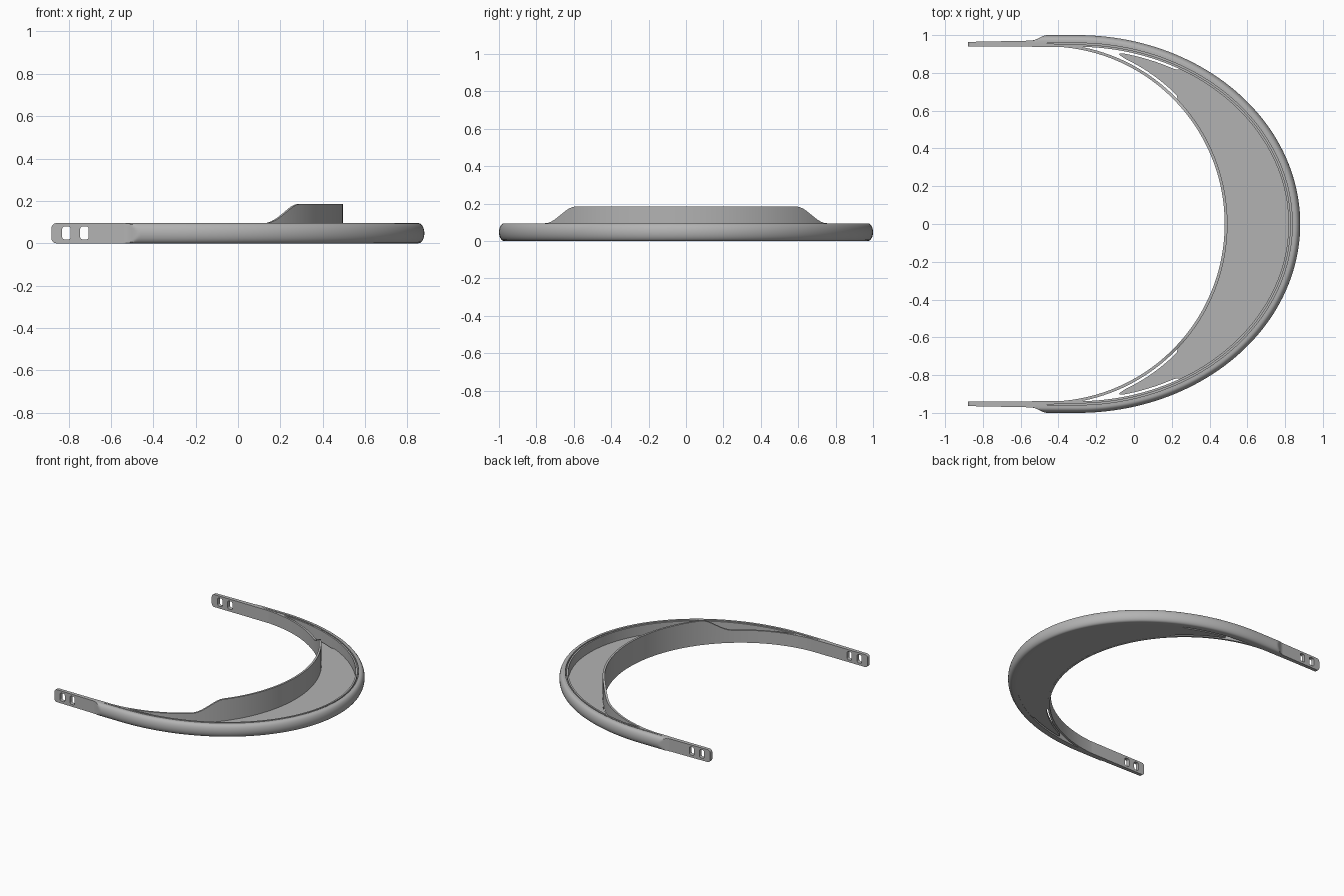
import bpy, bmesh
from math import sin, cos, pi, radians, sqrt
from mathutils import Vector

cube = bpy.data.objects.get("Cube")
if cube:
    bpy.data.objects.remove(cube)

grey = bpy.data.materials.new("matte grey")
grey.use_nodes = True
grey.diffuse_color = (0.45, 0.45, 0.45, 1)
grey.node_tree.nodes["Principled BSDF"].inputs["Base Color"].default_value = (0.45, 0.45, 0.45, 1)

HEIGHT = 0.095           # height of rim, band and straps
RIM_X, RIM_A = -0.3, 1.18  # rim ellipse centre and half length
BAND_X, BAND_R, BAND_T = -0.46, 0.94, 0.015
LIP = 0.062              # full width of the rim


def smoothstep(a, b, x):
    t = min(max((x - a) / (b - a), 0), 1)
    return t * t * (3 - 2 * t)


def finish(obj):
    obj.data.materials.clear()
    obj.data.materials.append(grey)
    bpy.ops.object.select_all(action='DESELECT')
    obj.select_set(True)
    bpy.context.view_layer.objects.active = obj
    bpy.ops.object.shade_smooth_by_angle(angle=radians(30))


def loft(name, sections):
    """Skin a row of closed cross-sections and cap both ends."""
    bm = bmesh.new()
    rings = [[bm.verts.new(p) for p in s] for s in sections]
    for a, b in zip(rings, rings[1:]):
        for i in range(len(a)):
            j = (i + 1) % len(a)
            bm.faces.new((a[i], a[j], b[j], b[i]))
    bm.faces.new(rings[0])
    bm.faces.new(rings[-1])
    bmesh.ops.remove_doubles(bm, verts=bm.verts, dist=1e-5)
    bmesh.ops.recalc_face_normals(bm, faces=bm.faces)
    mesh = bpy.data.meshes.new(name)
    bm.to_mesh(mesh)
    bm.free()
    obj = bpy.data.objects.new(name, mesh)
    bpy.context.collection.objects.link(obj)
    finish(obj)
    return obj


def rim_point(t, d):
    """Point on the rim ellipse at angle t, moved inward by d."""
    n = Vector((cos(t) / RIM_A, sin(t))).normalized()
    return RIM_X + RIM_A * cos(t) - n.x * d, sin(t) - n.y * d


def band_point(t, d):
    return BAND_X + (BAND_R + d) * cos(t), (BAND_R + d) * sin(t)


# Outer rim: rounded bead with a narrow groove in its top
def rim_section(x, y, nx, ny, grooved):
    start = 0.028 * (1 - smoothstep(-0.54, -0.46, x))
    floor = 0.03 if grooved else HEIGHT
    bead = [(0.028 * (1 - cos(f)), HEIGHT / 2 * (1 + sin(f)))
            for f in (pi * (i / 12 - 0.5) for i in range(13))]
    rest = [(0.042, HEIGHT), (0.042, floor), (0.05, floor), (0.05, HEIGHT),
            (LIP, HEIGHT), (LIP, 0)]
    return [(x - nx * max(d, start), y - ny * max(d, start), z) for d, z in bead + rest]


lead = [(-0.54 + 0.01 * i, False) for i in range(9)] + [(-0.4599, True), (-0.38, True)]
rim = [rim_section(x, -1, 0, -1, g) for x, g in lead]
for i in range(97):
    t = pi * (i / 96 - 0.5)
    n = Vector((cos(t) / RIM_A, sin(t))).normalized()
    rim.append(rim_section(*rim_point(t, 0), n.x, n.y, True))
rim += [rim_section(x, 1, 0, 1, g) for x, g in reversed(lead)]
loft("outer_rim", rim)

# Forehead band: circular strip that rises across the middle
band = []
for i in range(129):
    t = pi * (i / 128 - 0.5)
    inner, outer = band_point(t, 0), band_point(t, BAND_T)
    top = HEIGHT + 0.09 * (1 - smoothstep(0.58, 0.74, abs(inner[1])))
    band.append([(*inner, 0), (*outer, 0), (*outer, top), (*inner, top)])
loft("forehead_band", band)

# Crescent floor plate: joined in the middle, free rounded tips with slots beside them
plate = []
stations = [i / 60 * 0.97 for i in range(61)] + [0.97 + 0.03 * sin(i * pi / 16) for i in range(1, 9)]
stations = [-s for s in reversed(stations[1:])] + stations
for s in stations:
    a = abs(s)
    u = max((a - 0.97) / 0.03, 0)
    pinch = 0.48 * (1 - sqrt(max(1 - u * u, 0)))
    gap_in = 0.018 * smoothstep(0.65, 0.68, a) - 0.006
    gap_out = 0.018 * smoothstep(0.76, 0.79, a) - 0.006
    p = Vector(band_point(s * radians(66), BAND_T + gap_in))
    q = Vector(rim_point(s * radians(79), LIP + gap_out))
    p, q = p.lerp(q, pinch), q.lerp(p, pinch)
    plate.append([(*p, 0.001), (*q, 0.001), (*q, 0.02), (*p, 0.02)])
loft("floor_plate", plate)


# Side straps: rounded ends with two slots each
def rounded_rect(curve, x0, x1, z0, z1, r):
    pts = []
    corners = [(x1 - r, z1 - r), (x0 + r, z1 - r), (x0 + r, z0 + r), (x1 - r, z0 + r)]
    for k, (cx, cz) in enumerate(corners):
        for i in range(7):
            f = (k + i / 6) * pi / 2
            pts.append((cx + r * cos(f), cz + r * sin(f)))
    spline = curve.splines.new('POLY')
    spline.points.add(len(pts) - 1)
    for point, (x, z) in zip(spline.points, pts):
        point.co = (x, z, 0, 1)
    spline.use_cyclic_u = True


def strap(name, side):
    curve = bpy.data.curves.new(name, 'CURVE')
    curve.dimensions = '2D'
    curve.fill_mode = 'BOTH'
    curve.extrude = 0.015
    rounded_rect(curve, -0.88, -0.5, 0, HEIGHT, 0.022)
    for x in (-0.83, -0.745):
        rounded_rect(curve, x, x + 0.04, 0.018, 0.08, 0.012)
    obj = bpy.data.objects.new(name, curve)
    bpy.context.collection.objects.link(obj)
    bpy.ops.object.select_all(action='DESELECT')
    obj.select_set(True)
    bpy.context.view_layer.objects.active = obj
    bpy.ops.object.convert(target='MESH')
    obj = bpy.context.view_layer.objects.active
    # stand the strap up and taper its outer side toward the free end
    for v in obj.data.vertices:
        x, z, depth = v.co
        y = 0.939 if depth < 0 else 0.964 + 0.02 * (x + 0.88)
        v.co = (x, side * y, z)
    bm = bmesh.new()
    bm.from_mesh(obj.data)
    bmesh.ops.remove_doubles(bm, verts=bm.verts, dist=1e-5)
    bmesh.ops.recalc_face_normals(bm, faces=bm.faces)
    bm.to_mesh(obj.data)
    bm.free()
    finish(obj)


strap("left_strap", 1)
strap("right_strap", -1)
